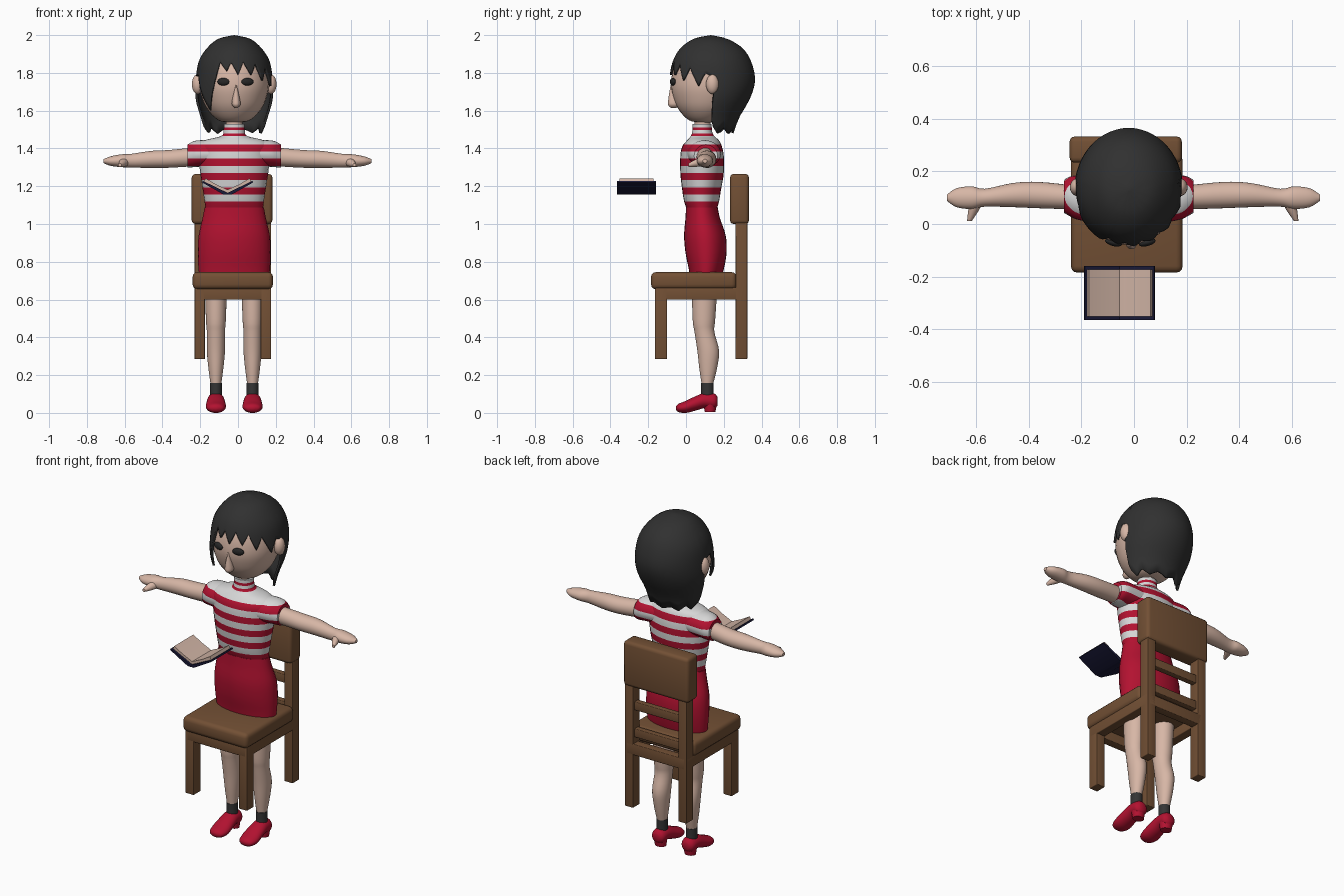
import bpy, bmesh, math
from mathutils import Vector

default = bpy.data.objects.get("Cube")
if default:
    bpy.data.objects.remove(default, do_unlink=True)

MID = -0.02   # centre line of the figure


def material(name, *rgb):
    mat = bpy.data.materials.new(name)
    mat.use_nodes = True
    mat.diffuse_color = (*rgb, 1)
    mat.node_tree.nodes["Principled BSDF"].inputs["Base Color"].default_value = (*rgb, 1)
    return mat


skin = material("skin", 0.68, 0.47, 0.38)
hair_dark = material("dark hair", 0.03, 0.03, 0.03)
red = material("red cloth", 0.45, 0.006, 0.03)
white = material("white cloth", 0.68, 0.68, 0.68)
wood = material("brown wood", 0.17, 0.08, 0.035)
navy = material("navy cover", 0.01, 0.01, 0.04)
paper = material("paper", 0.64, 0.46, 0.38)
sock_grey = material("sock grey", 0.035, 0.035, 0.035)
eye_dark = material("eye dark", 0.02, 0.02, 0.02)


def finish(name, bm, *mats, angle=50):
    """Turn a bmesh into a smooth shaded object."""
    bmesh.ops.recalc_face_normals(bm, faces=bm.faces[:])
    mesh = bpy.data.meshes.new(name)
    bm.to_mesh(mesh)
    bm.free()
    for mat in mats:
        mesh.materials.append(mat)
    mesh.shade_smooth()
    mesh.set_sharp_from_angle(angle=math.radians(angle))
    obj = bpy.data.objects.new(name, mesh)
    bpy.context.scene.collection.objects.link(obj)
    return obj


def smooth_rows(rows, steps=4):
    """Resample rows of numbers along a smooth curve."""
    out = []
    for i in range(len(rows) - 1):
        a, b, c, d = (Vector(rows[min(max(i + k, 0), len(rows) - 1)]) for k in (-1, 0, 1, 2))
        for s in range(steps):
            t = s / steps
            out.append(b + (c - a) * t / 2 + (a - b * 2.5 + c * 2 - d / 2) * t ** 2
                       + (b * 3 - a - c * 3 + d) * t ** 3 / 2)
    return out + [Vector(rows[-1])]


def add_loft(bm, rings, sides=28):
    """Skin elliptical rings, each given as centre, first and second half axis."""
    loops = []
    for centre, u, v in rings:
        angles = [math.tau * k / sides for k in range(sides)]
        loops.append([bm.verts.new(Vector(centre) + Vector(u) * math.cos(a) + Vector(v) * math.sin(a))
                      for a in angles])
    for low, high in zip(loops, loops[1:]):
        for k in range(sides):
            n = (k + 1) % sides
            bm.faces.new((low[k], low[n], high[n], high[k]))
    bm.faces.new(loops[0])
    bm.faces.new(loops[-1])


def upright(rows, x=MID):
    """Rings from rows of height, front y, back y and half width."""
    return [((x, (f + b) / 2, z), (w, 0, 0), (0, (b - f) / 2, 0)) for z, f, b, w in smooth_rows(rows)]


def sideways(rows, side, stretch=1):
    """Rings from rows of distance from the centre line, y, z, half depth, half height."""
    return [((MID + side * x * stretch, y, z), (0, d, 0), (0, 0, h)) for x, y, z, d, h in smooth_rows(rows)]


def part(name, rings, mat):
    bm = bmesh.new()
    add_loft(bm, rings)
    return finish(name, bm, mat)


def box(name, x, y, z, mat, bevel=0.004):
    bm = bmesh.new()
    bmesh.ops.create_cube(bm, size=1)
    for v in bm.verts:
        v.co = [lo + (c + 0.5) * (hi - lo) for c, (lo, hi) in zip(v.co, (x, y, z))]
    bmesh.ops.bevel(bm, geom=bm.edges[:], offset=bevel, segments=3, affect='EDGES', profile=0.5)
    return finish(name, bm, mat, angle=35)


def ball(name, place, size, mat, turn=0):
    bm = bmesh.new()
    bmesh.ops.create_uvsphere(bm, u_segments=20, v_segments=12, radius=1)
    obj = finish(name, bm, mat)
    obj.location, obj.scale, obj.rotation_euler.z = place, size, turn
    return obj


# Chair
posts = {"right": (-0.23, -0.175), "left": (0.12, 0.175)}
for side, span in posts.items():
    box(side + "_front_leg", span, (-0.165, -0.1), (0.285, 0.66), wood)
    box(side + "_back_post", span, (0.262, 0.325), (0.285, 1.05), wood)
    box(side + "_apron", span, (-0.16, 0.32), (0.6, 0.665), wood)
inner = (-0.22, 0.165)
box("front_apron", inner, (-0.165, -0.115), (0.6, 0.665), wood)
box("back_apron", inner, (0.275, 0.325), (0.6, 0.665), wood)
box("seat", (-0.24, 0.185), (-0.185, 0.267), (0.655, 0.745), wood, 0.025)
box("backrest", (-0.245, 0.182), (0.233, 0.333), (1.0, 1.265), wood, 0.02)
for name, base in (("upper_rail", 0.86), ("lower_rail", 0.7)):
    box(name, inner, (0.275, 0.31), (base, base + 0.05), wood)

# Open book, made of a bent cover and two page blocks
def prism(name, profile, y, mat):
    bm = bmesh.new()
    ends = [[bm.verts.new((px, py, pz)) for px, pz in profile] for py in y]
    for k in range(len(profile)):
        n = (k + 1) % len(profile)
        bm.faces.new((ends[0][k], ends[0][n], ends[1][n], ends[1][k]))
    bm.faces.new(ends[0])
    bm.faces.new(ends[1])
    return finish(name, bm, mat, angle=30)


SPINE = -0.055
prism("book_cover", [(SPINE + x, 1.155 + z) for x, z in
      ((-0.135, 0.065), (-0.02, 0), (0.02, 0), (0.135, 0.065), (0.131, 0.073), (0, 0.01), (-0.131, 0.073))],
      (-0.365, -0.16), navy)
for side, word in ((-1, "right"), (1, "left")):
    prism(word + "_pages", [(SPINE + side * x, 1.155 + z) for x, z in
          ((0, 0.008), (0.125, 0.069), (0.117, 0.087), (0.06, 0.054), (0.02, 0.036), (0, 0.026))],
          (-0.352, -0.173), paper)

# Legs, socks, shoes, arms and ears
leg = [(0.15, 0.083, 0.143, 0.028), (0.24, 0.07, 0.165, 0.04), (0.33, 0.06, 0.175, 0.048),
       (0.43, 0.045, 0.15, 0.048), (0.5, 0.035, 0.155, 0.053), (0.72, 0.03, 0.17, 0.06)]
sock = [(0.08, 0.08, 0.146, 0.031), (0.157, 0.08, 0.146, 0.031)]
heel = [(0.004, 0.1, 0.155, 0.032), (0.05, 0.09, 0.165, 0.038)]
shoe = [(0.168, 0.062, 0.02, 0.02), (0.15, 0.062, 0.04, 0.04), (0.1, 0.066, 0.045, 0.04),
        (0.05, 0.05, 0.05, 0.038), (0, 0.032, 0.053, 0.032), (-0.04, 0.026, 0.04, 0.022),
        (-0.053, 0.026, 0.012, 0.008)]
arm = [(0.2, 0.1, 1.357, 0.045, 0.05), (0.35, 0.11, 1.345, 0.05, 0.047), (0.45, 0.11, 1.342, 0.046, 0.045),
       (0.56, 0.1, 1.335, 0.034, 0.036), (0.61, 0.1, 1.335, 0.043, 0.034), (0.67, 0.1, 1.333, 0.036, 0.025),
       (0.708, 0.1, 1.333, 0.012, 0.01)]
thumb = [((0.59, 0.085, 1.33), 0.024), ((0.605, 0.05, 1.322), 0.02), ((0.62, 0.012, 1.312), 0.009)]
for side, word, stretch in ((-1, "right", 0.977), (1, "left", 1.027)):
    x = MID + side * 0.097
    part(word + "_leg", upright(leg, x), skin)
    part(word + "_sock", upright(sock, x), sock_grey)
    part(word + "_shoe", [((x, y, z), (w, 0, 0), (0, 0, h)) for y, z, w, h in smooth_rows(shoe)], red)
    part(word + "_shoe_heel", upright(heel, x), red)
    part(word + "_arm", sideways(arm, side, stretch), skin)
    part(word + "_thumb", [((MID + side * p[0] * stretch, *p[1:]), (r, 0, 0), (0, 0, r)) for p, r in thumb], skin)
    ball(word + "_ear", (MID + side * 0.194, 0.14, 1.74), (0.03, 0.034, 0.052), skin)
    ball(word + "_eye", (MID + 0.006 + side * 0.064, -0.07, 1.753), (0.033, 0.014, 0.02), eye_dark, side * 0.25)

# Skirt
part("skirt", upright([(0.69, 0.025, 0.18, 0.18), (0.76, 0.015, 0.2, 0.189), (0.85, -0.003, 0.215, 0.193),
                       (0.94, -0.01, 0.21, 0.188), (1.03, -0.003, 0.18, 0.168), (1.088, 0, 0.168, 0.157)]), red)

# Striped shirt with short sleeves: cut at the stripe edges, coloured by height
bands = [(1.08 + 0.076 * k, 1.118 + 0.076 * k) for k in range(5)] + [(1.466, 1.48), (1.497, 1.512)]
bm = bmesh.new()
add_loft(bm, upright([(1.078, 0.005, 0.163, 0.152), (1.12, -0.01, 0.175, 0.157), (1.18, -0.02, 0.185, 0.166),
                      (1.27, -0.03, 0.2, 0.18), (1.36, -0.03, 0.2, 0.19), (1.41, -0.02, 0.19, 0.195),
                      (1.442, 0.005, 0.175, 0.16), (1.465, 0.025, 0.15, 0.07), (1.49, 0.033, 0.138, 0.057),
                      (1.53, 0.035, 0.136, 0.055)]))
for side in (-1, 1):
    add_loft(bm, sideways([(0.1, 0.09, 1.375, 0.09, 0.07), (0.19, 0.1, 1.373, 0.085, 0.07),
                           (0.225, 0.105, 1.367, 0.075, 0.067), (0.247, 0.105, 1.36, 0.062, 0.06)], side))
for edge in (e for band in bands for e in band):
    bmesh.ops.bisect_plane(bm, geom=bm.verts[:] + bm.edges[:] + bm.faces[:],
                           plane_co=(0, 0, edge), plane_no=(0, 0, 1))
for face in bm.faces:
    height = face.calc_center_median().z
    face.material_index = int(any(lo < height < hi for lo, hi in bands))
finish("shirt", bm, white, red)

# Neck, head and nose
part("neck", upright([(1.48, 0.045, 0.13, 0.043), (1.6, 0.045, 0.13, 0.043)]), skin)
part("head", upright([(1.537, 0.07, 0.13, 0.03), (1.55, 0.015, 0.18, 0.085), (1.6, -0.035, 0.24, 0.138),
                      (1.66, -0.065, 0.28, 0.168), (1.74, -0.08, 0.3, 0.184), (1.84, -0.06, 0.29, 0.17),
                      (1.92, 0, 0.24, 0.115), (1.95, 0.08, 0.17, 0.04)]), skin)
part("nose", upright([(1.615, -0.08, -0.05, 0.007), (1.627, -0.093, -0.04, 0.02), (1.65, -0.095, -0.04, 0.022),
                      (1.735, -0.082, -0.06, 0.004)], MID + 0.01), skin)

# Hair: a shell hung from the crown, trimmed to a jagged hairline
shape = smooth_rows([(2, 0.13, 0.13, 0), (1.98, 0.04, 0.22, 0.085), (1.93, -0.03, 0.3, 0.145),
                     (1.86, -0.07, 0.345, 0.188), (1.76, -0.09, 0.366, 0.204), (1.66, -0.085, 0.337, 0.205),
                     (1.56, -0.06, 0.28, 0.178), (1.46, 0, 0.245, 0.15)], 6)
hairline = [(-180, 1.48), (-160, 1.5), (-145, 1.475), (-130, 1.51), (-118, 1.48), (-100, 1.52), (-91, 1.78),
            (-72, 1.79), (-58, 1.7), (-42, 1.6), (-24, 1.86), (-12, 1.81), (-5, 1.86), (6, 1.79), (15, 1.86),
            (27, 1.79), (36, 1.85), (48, 1.76), (57, 1.83), (72, 1.73), (80, 1.8), (91, 1.78), (100, 1.52),
            (112, 1.475), (125, 1.51), (142, 1.48), (160, 1.5), (180, 1.48)]


def lookup(rows, key):
    """Linear interpolation of rows sorted by their first value."""
    for a, b in zip(rows, rows[1:]):
        if a[0] <= key <= b[0]:
            return Vector(a).lerp(Vector(b), (key - a[0]) / (b[0] - a[0]))
    return Vector(rows[-1])


rising = shape[::-1]
ROWS, COLUMNS = 18, 120
bm = bmesh.new()
crown = bm.verts.new((MID, 0.13, 2))
strands = []
for c in range(COLUMNS):
    degrees = -180 + 360 * c / COLUMNS
    turn = math.radians(degrees)
    tip = lookup(hairline, degrees)[1]
    strand = []
    for r in range(1, ROWS + 1):
        z, front, back, half = lookup(rising, 2 - (2 - tip) * (r / ROWS) ** 1.7)
        strand.append(bm.verts.new((MID + half * math.sin(turn),
                                    (front + back) / 2 - (back - front) / 2 * math.cos(turn), z)))
    strands.append(strand)
for c, strand in enumerate(strands):
    after = strands[(c + 1) % COLUMNS]
    bm.faces.new((crown, strand[0], after[0]))
    for r in range(ROWS - 1):
        bm.faces.new((strand[r], strand[r + 1], after[r + 1], after[r]))
hair = finish("hair", bm, hair_dark)
shell = hair.modifiers.new("thickness", 'SOLIDIFY')
shell.thickness, shell.offset = 0.012, -1
